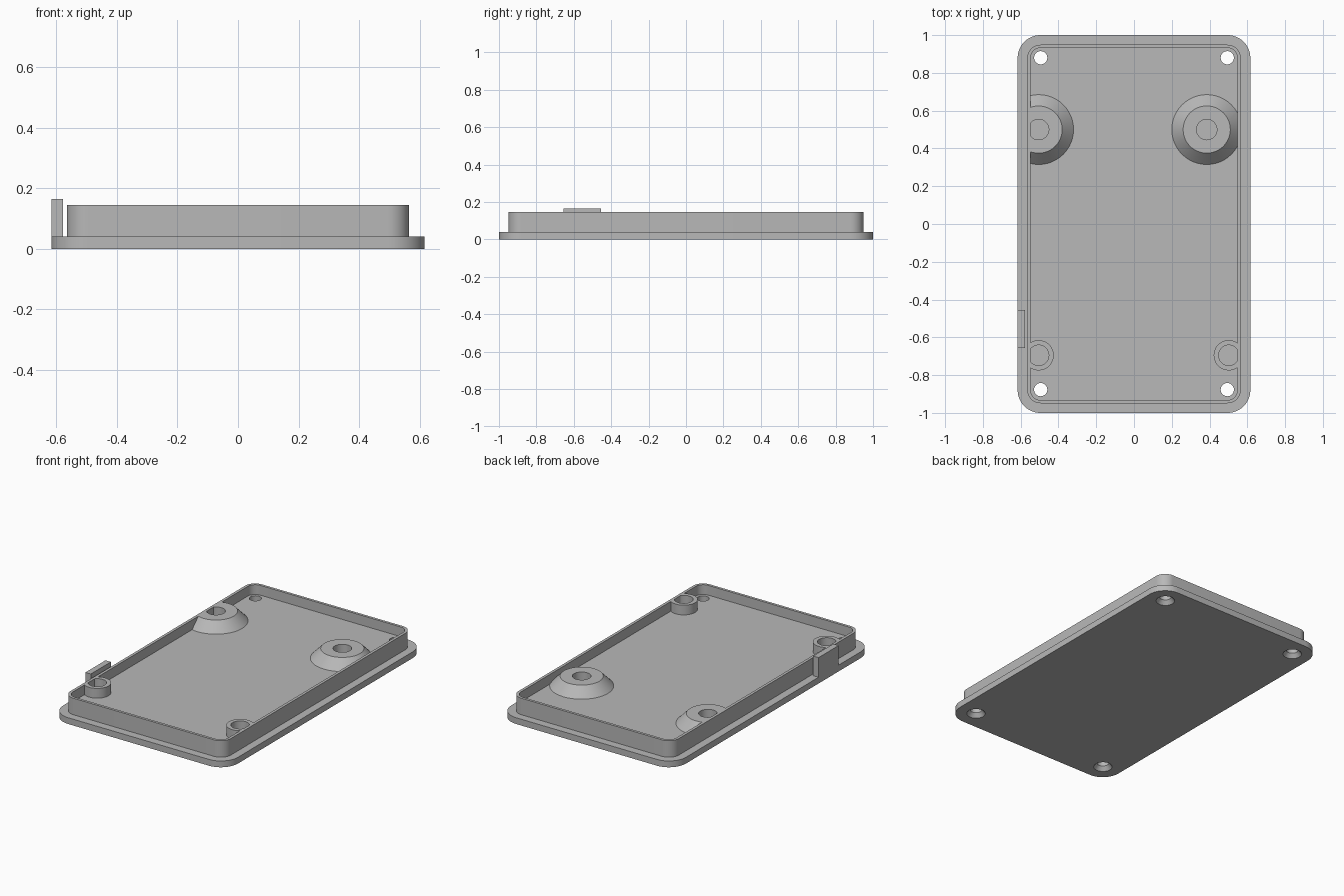
import bpy
import bmesh
from math import sin, cos, pi, radians

cube = bpy.data.objects.get("Cube")
if cube:
    bpy.data.objects.remove(cube, do_unlink=True)

grey = bpy.data.materials.new("plain grey plastic")
grey.use_nodes = True
colour = (0.48, 0.48, 0.48, 1)
grey.diffuse_color = colour
grey.node_tree.nodes["Principled BSDF"].inputs["Base Color"].default_value = colour

PLATE_TOP, FLOOR, RIM_TOP = 0.04, 0.083, 0.145


def make_object(name, bm):
    bmesh.ops.recalc_face_normals(bm, faces=bm.faces)
    mesh = bpy.data.meshes.new(name)
    bm.to_mesh(mesh)
    bm.free()
    mesh.materials.append(grey)
    obj = bpy.data.objects.new(name, mesh)
    bpy.context.collection.objects.link(obj)
    return obj


def rounded_slab(name, half_x, half_y, radius, z0, z1, steps=12):
    """Upright prism with a rounded rectangle outline."""
    bm = bmesh.new()
    ring = []
    for corner, (sx, sy) in enumerate([(1, 1), (-1, 1), (-1, -1), (1, -1)]):
        for i in range(steps + 1):
            a = (corner + i / steps) * pi / 2
            ring.append(bm.verts.new((sx * (half_x - radius) + radius * cos(a),
                                      sy * (half_y - radius) + radius * sin(a), z0)))
    face = bm.faces.new(ring)
    top = bmesh.ops.extrude_face_region(bm, geom=[face])["geom"]
    bmesh.ops.translate(bm, vec=(0, 0, z1 - z0),
                        verts=[v for v in top if isinstance(v, bmesh.types.BMVert)])
    return make_object(name, bm)


def cone(name, x, y, r0, r1, z0, z1):
    bm = bmesh.new()
    bmesh.ops.create_cone(bm, cap_ends=True, segments=48, radius1=r0, radius2=r1, depth=z1 - z0)
    bmesh.ops.translate(bm, vec=(x, y, (z0 + z1) / 2), verts=bm.verts)
    return make_object(name, bm)


def box(name, x0, x1, y0, y1, z0, z1):
    bm = bmesh.new()
    bmesh.ops.create_cube(bm, size=1)
    bmesh.ops.scale(bm, vec=(x1 - x0, y1 - y0, z1 - z0), verts=bm.verts)
    bmesh.ops.translate(bm, vec=((x0 + x1) / 2, (y0 + y1) / 2, (z0 + z1) / 2), verts=bm.verts)
    return make_object(name, bm)


def select_only(obj):
    bpy.ops.object.select_all(action="DESELECT")
    obj.select_set(True)
    bpy.context.view_layer.objects.active = obj


def combine(obj, tool, operation, keep=False):
    mod = obj.modifiers.new("shape", "BOOLEAN")
    mod.object, mod.operation, mod.solver = tool, operation, "EXACT"
    select_only(obj)
    bpy.ops.object.modifier_apply(modifier=mod.name)
    if not keep:
        bpy.data.objects.remove(tool, do_unlink=True)


# Base plate with raised rim and recessed floor
lid = rounded_slab("lid_plate", 0.616, 1.0, 0.12, 0, PLATE_TOP)
combine(lid, rounded_slab("rim", 0.565, 0.949, 0.07, 0.02, RIM_TOP), "UNION")
pocket = rounded_slab("pocket_cutter", 0.547, 0.932, 0.052, FLOOR, 0.3)
combine(lid, pocket, "DIFFERENCE", keep=True)

# Countersunk screw holes in the corners
for x in (-0.494, 0.494):
    for y in (-0.877, 0.88):
        combine(lid, cone("drill", x, y, 0.035, 0.035, -0.1, 0.3), "DIFFERENCE")
        combine(lid, cone("countersink", x, y, 0.063, 0.035, -0.01, 0.026), "DIFFERENCE")

# Hollow bosses trimmed to the inside of the rim
bosses = [
    ("right_cone_boss", -0.505, 0.5, 0.185, 0.125),
    ("left_cone_boss", 0.385, 0.5, 0.185, 0.125),
    ("right_post", -0.505, -0.695, 0.08, 0.08),
    ("left_post", 0.502, -0.695, 0.08, 0.08),
]
parts = [lid]
for name, x, y, r0, r1 in bosses:
    boss = cone(name, x, y, r0, r1, FLOOR, RIM_TOP)
    combine(boss, cone("bore", x, y, 0.054, 0.054, 0.05, 0.3), "DIFFERENCE")
    combine(boss, pocket, "INTERSECT", keep=True)
    parts.append(boss)
bpy.data.objects.remove(pocket, do_unlink=True)

# Upright tab on the side ledge
parts.append(box("side_tab", -0.616, -0.578, -0.656, -0.454, PLATE_TOP, 0.165))

for part in parts:
    select_only(part)
    bpy.ops.object.shade_smooth_by_angle(angle=radians(30))
